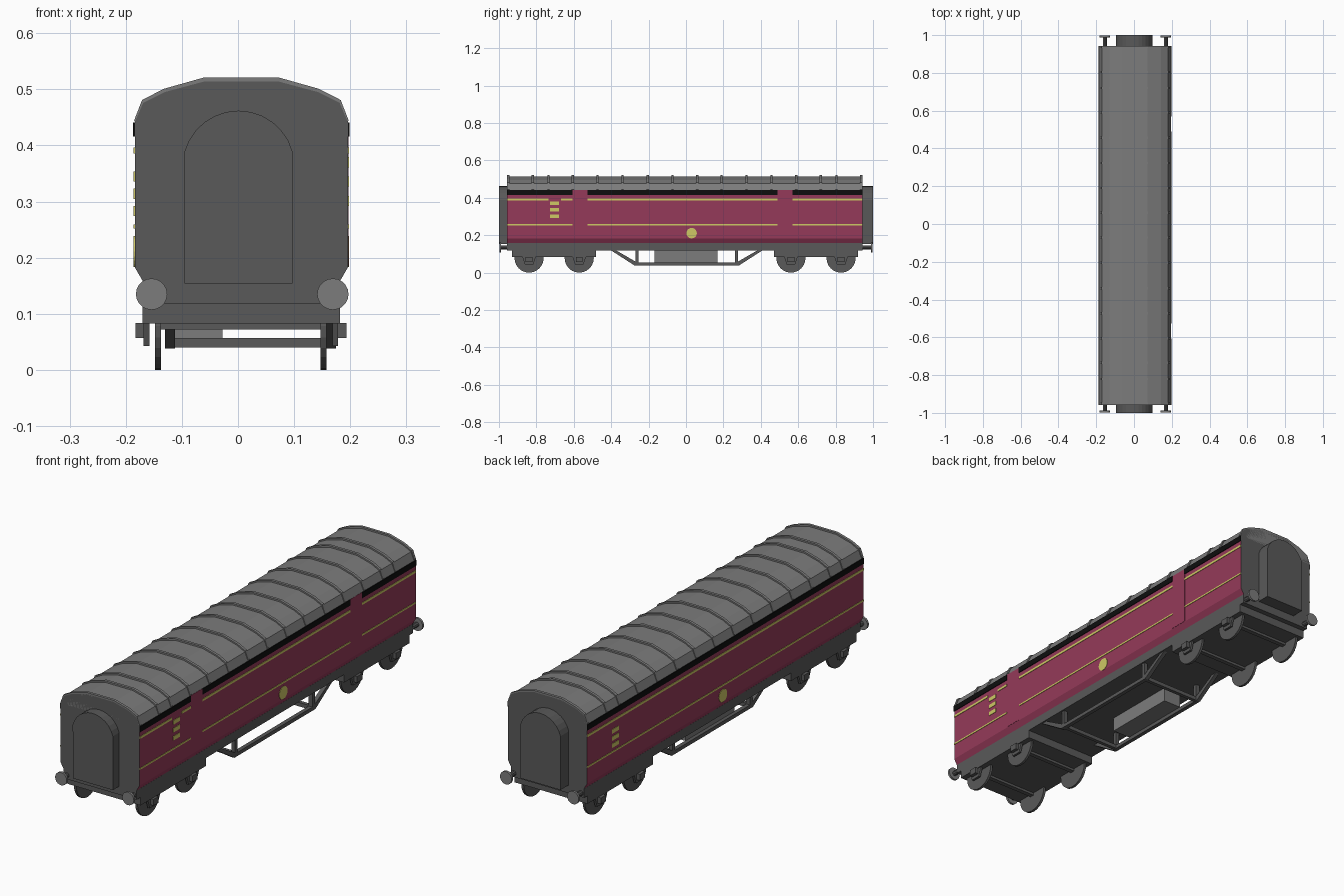
import bpy, bmesh, math
from mathutils import Vector

if "Cube" in bpy.data.objects:
    bpy.data.objects.remove(bpy.data.objects["Cube"])

CX = 0.006                      # body centre line
Y0, Y1 = -0.957, 0.943          # body ends


def material(name, rgb):
    m = bpy.data.materials.new(name)
    m.diffuse_color = (*rgb, 1)
    m.use_nodes = True
    m.node_tree.nodes["Principled BSDF"].inputs["Base Color"].default_value = m.diffuse_color
    return m


DARK = material("dark grey", (0.10, 0.10, 0.10))
ROOF = material("roof grey", (0.20, 0.20, 0.20))
MAROON = material("maroon", (0.30, 0.042, 0.10))
BLACK = material("black", (0.004, 0.004, 0.004))
YELLOW = material("pale yellow", (0.62, 0.58, 0.13))


def prism(name, pts, axis, a, b, mats, rule=None):
    """Extrude a 2D outline along x (pts are y,z) or along y (pts are x,z)."""
    def co(p, t):
        return (t, p[0], p[1]) if axis == 'x' else (p[0], t, p[1])
    bm = bmesh.new()
    lo = [bm.verts.new(co(p, a)) for p in pts]
    hi = [bm.verts.new(co(p, b)) for p in pts]
    n = len(pts)
    bm.faces.new(lo)
    bm.faces.new(hi[::-1])
    for i in range(n):
        bm.faces.new((lo[i], hi[i], hi[(i + 1) % n], lo[(i + 1) % n]))
    bmesh.ops.recalc_face_normals(bm, faces=bm.faces)
    if rule:
        for f in bm.faces:
            f.material_index = rule(f.normal, f.calc_center_median())
    me = bpy.data.meshes.new(name)
    bm.to_mesh(me)
    bm.free()
    for m in mats:
        me.materials.append(m)
    ob = bpy.data.objects.new(name, me)
    bpy.context.collection.objects.link(ob)
    return ob


def box(name, x0, x1, y0, y1, z0, z1, mat):
    return prism(name, [(y0, z0), (y1, z0), (y1, z1), (y0, z1)], 'x', x0, x1, [mat])


def circle(cy, cz, r, n=20):
    return [(cy + r * math.cos(2 * math.pi * i / n),
             cz + r * math.sin(2 * math.pi * i / n)) for i in range(n)]


def mirrored(half):
    return [(CX + x, z) for x, z in half] + [(CX - x, z) for x, z in reversed(half)]


# Body shell, coloured by direction and height
def body_rule(n, c):
    if abs(n.y) > 0.9 or n.z < -0.9:
        return 0
    return 1 if c.z > 0.445 else 2


shell = [(0.175, 0.157), (0.19, 0.183), (0.19, 0.441), (0.175, 0.476),
         (0.137, 0.495), (0.066, 0.514)]
prism("body_shell", mirrored(shell), 'y', Y0, Y1, [DARK, ROOF, MAROON], body_rule)

# Roof ribs
rib = [(0.189, 0.441), (0.191, 0.445), (0.177, 0.481), (0.138, 0.501), (0.067, 0.521)]
for y in (Y0 + 0.006, -0.82, -0.735, -0.605, -0.473, -0.34, -0.205, -0.072, 0.06,
          0.19, 0.323, 0.457, 0.59, 0.72, 0.805, Y1 - 0.006):
    prism("roof_rib", mirrored(rib), 'y', y - 0.006, y + 0.006, [ROOF])

# Underframe
box("underframe", CX - 0.176, CX + 0.176, Y0, Y1, 0.118, 0.158, DARK)

# End gangways with round tops
arc = [math.radians(15 + 150 * i / 12) for i in range(13)]
gangway = [(-0.0955, 0.154), (0.0975, 0.154)] + [
    (0.001 + 0.1 * math.cos(a), 0.362 + 0.1 * math.sin(a)) for a in arc]
for a, b in ((-1.0, Y0), (Y1, 1.0)):
    prism("end_gangway", gangway, 'y', a, b, [DARK])

# Buffers
for s in (-1, 1):
    end = Y0 if s < 0 else Y1
    for x in (CX - 0.16, CX + 0.163):
        prism("buffer_shaft", circle(x, 0.135, 0.011, 10), 'y', end, s * 0.993, [DARK])
        prism("buffer_head", circle(x, 0.135, 0.028), 'y', s * 0.988, s * 0.998, [ROOF])

# Bogies with wheels, hangers and axle boxes
for yc in (-0.705, 0.695):
    box("bogie_frame", CX - 0.176, CX + 0.176, yc - 0.225, yc + 0.225, 0.083, 0.119, DARK)
    for y in (yc - 0.134, yc + 0.134):
        box("axle", CX - 0.145, CX + 0.145, y - 0.01, y + 0.01, 0.072, 0.09, DARK)
        for s in (-1, 1):
            xw = CX - 0.001
            prism("wheel", circle(y, 0.078, 0.078, 24), 'x',
                  xw + s * 0.142, xw + s * 0.153, [DARK])
            prism("axle_hanger", [(y - 0.036, 0.085), (y - 0.022, 0.043), (y + 0.022, 0.043),
                                  (y + 0.036, 0.085)], 'x', xw + s * 0.163, xw + s * 0.173, [DARK])
            box("axle_box", xw + s * 0.17, xw + s * 0.188, y - 0.018, y + 0.018,
                0.057, 0.084, DARK)

# Truss under each side, cross bars and equipment box
for x0, x1 in ((-0.13, -0.112), (0.157, 0.175)):
    box("truss_bottom", x0, x1, -0.275, 0.283, 0.038, 0.054, DARK)
    for s in (-1, 1):
        c = 0.004
        prism("truss_strut", [(c + s * 0.405, 0.119), (c + s * 0.378, 0.119),
                              (c + s * 0.265, 0.054), (c + s * 0.279, 0.038)],
              'x', x0, x1, [DARK])
        box("truss_post", x0, x1, c + s * 0.258, c + s * 0.274, 0.045, 0.119, DARK)
for y in (-0.262, 0.27):
    box("cross_bar", -0.12, 0.165, y - 0.008, y + 0.008, 0.04, 0.057, DARK)
box("equipment_box", -0.115, -0.028, -0.168, 0.168, 0.055, 0.12, ROOF)


# Painted side details: thin plates on the body sides
def plate(name, side, y0, y1, z0, z1, mat, t=0.002):
    x = CX + side * 0.189
    box(name, x, x + side * (0.001 + t), y0, y1, z0, z1, mat)


doors = [(-0.607, -0.527), (0.49, 0.57)]
right_runs = [(Y0, -0.607), (-0.527, 0.49), (0.57, Y1)]
top_runs = [(Y0, -0.735), (-0.667, -0.607)] + right_runs[1:]
for side, black, top, low in ((1, right_runs, top_runs, right_runs),
                              (-1, [(Y0, Y1)], [(Y0, Y1)], [(Y0, Y1)])):
    for a, b in black:
        plate("gutter_band", side, a, b, 0.416, 0.441, BLACK, 0.003)
    for a, b in top:
        plate("upper_stripe", side, a, b, 0.386, 0.396, YELLOW)
    for a, b in low:
        plate("lower_stripe", side, a, b, 0.252, 0.259, YELLOW)
for a, b in doors:
    plate("door_panel", 1, a, b, 0.185, 0.441, MAROON, 0.001)

# Three short bars and a round badge on each side
for side, y, zs in ((1, -0.703, (0.37, 0.336, 0.301)), (-1, 0.75, (0.345, 0.314, 0.283))):
    for z in zs:
        plate("side_bar", side, y - 0.023, y + 0.023, z - 0.009, z + 0.009, YELLOW)
for side, y in ((1, 0.03), (-1, 0.01)):
    x = CX + side * 0.189
    prism("round_badge", circle(y, 0.211, 0.028), 'x', x, x + side * 0.003, [YELLOW])
